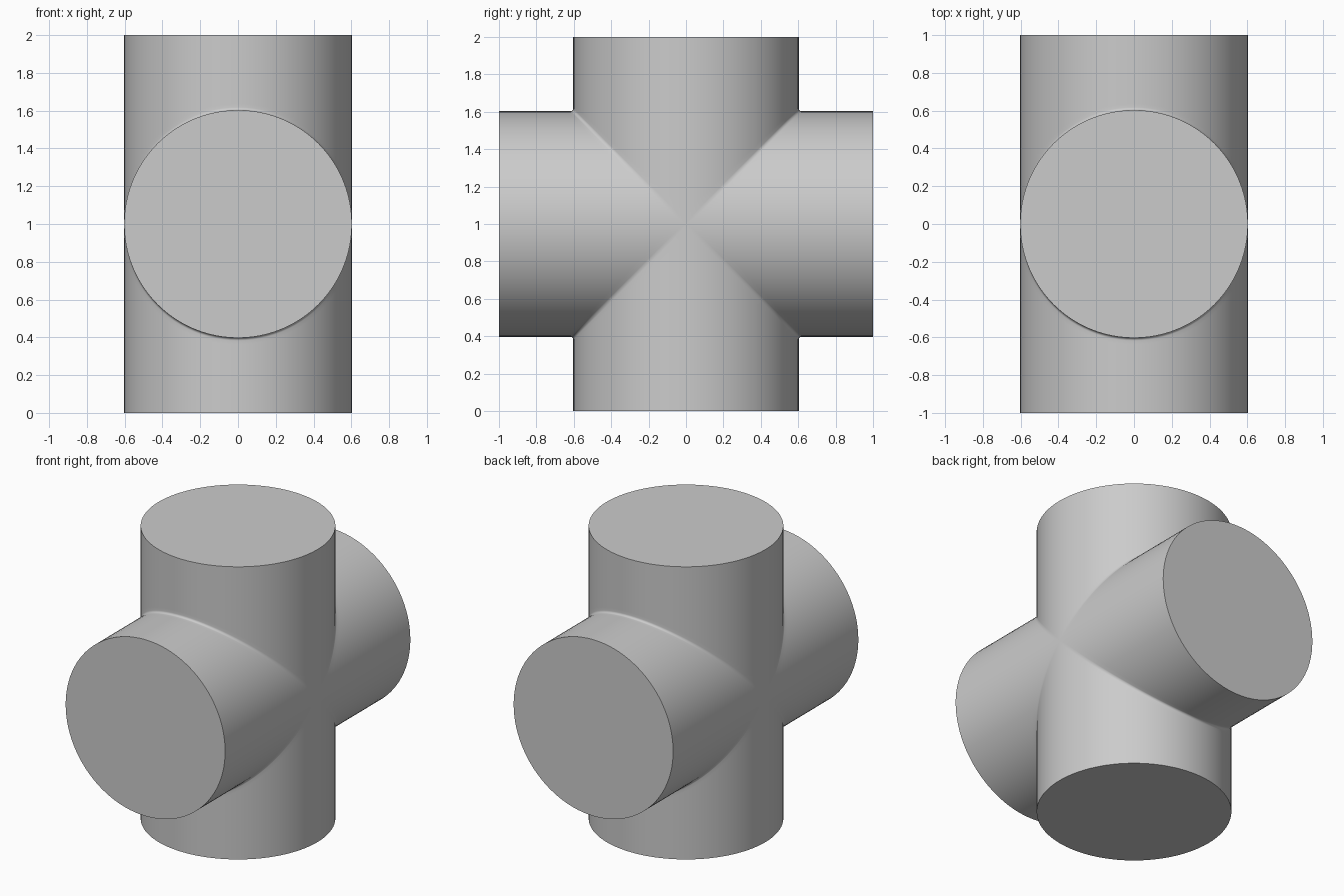
import bpy, bmesh
from math import sin, cos, pi, radians
from mathutils import Matrix, Vector

cube = bpy.data.objects.get("Cube")
if cube:
    bpy.data.objects.remove(cube)

RADIUS, REACH, FILLET = 0.603, 1.0, 0.015
SIDES, ARC_STEPS = 96, 3

# Plain grey material
grey = bpy.data.materials.new("plain grey")
grey.use_nodes = True
colour = (0.6, 0.6, 0.6, 1)
grey.diffuse_color = colour
grey.node_tree.nodes["Principled BSDF"].inputs["Base Color"].default_value = colour


def arm_column(angle):
    """Points along one side line of the upright arm, from its end to the seam."""
    x, y = RADIUS * cos(angle), RADIUS * sin(angle)
    half, side = abs(y), (1 if y > 0 else -1)
    fillet = min(FILLET, half * 0.3)
    start = half + fillet
    points = [Vector((x, y, start + (REACH - start) * t)) for t in (1, 0.5, 0.05)]
    # Half of the small fillet; the neighbouring arm supplies the other half
    for i in range(ARC_STEPS + 1):
        a = pi / 4 * i / ARC_STEPS
        points.append(Vector((x, side * (start - fillet * cos(a)),
                              start - fillet * sin(a))))
    return points


def add_arm(bm, turn):
    """One capped tube arm, turned about the x axis."""
    columns = [[bm.verts.new(turn @ p) for p in arm_column(2 * pi * i / SIDES)]
               for i in range(SIDES)]
    for i, left in enumerate(columns):
        right = columns[(i + 1) % SIDES]
        for j in range(len(left) - 1):
            bm.faces.new((left[j], left[j + 1], right[j + 1], right[j]))
    bm.faces.new([c[0] for c in columns])


# Four equal arms meeting on diagonal seams
bm = bmesh.new()
for k in range(4):
    add_arm(bm, Matrix.Rotation(k * pi / 2, 3, 'X'))
bmesh.ops.remove_doubles(bm, verts=bm.verts, dist=1e-5)
bmesh.ops.dissolve_degenerate(bm, edges=bm.edges, dist=1e-6)
bmesh.ops.recalc_face_normals(bm, faces=bm.faces)
bmesh.ops.translate(bm, verts=bm.verts, vec=(0, 0, REACH))

mesh = bpy.data.meshes.new("crossed_cylinders")
bm.to_mesh(mesh)
bm.free()
mesh.materials.append(grey)
body = bpy.data.objects.new("crossed_cylinders", mesh)
bpy.context.collection.objects.link(body)

# Smooth walls, crisp end caps
bpy.ops.object.select_all(action='DESELECT')
body.select_set(True)
bpy.context.view_layer.objects.active = body
bpy.ops.object.shade_smooth_by_angle(angle=radians(40))
